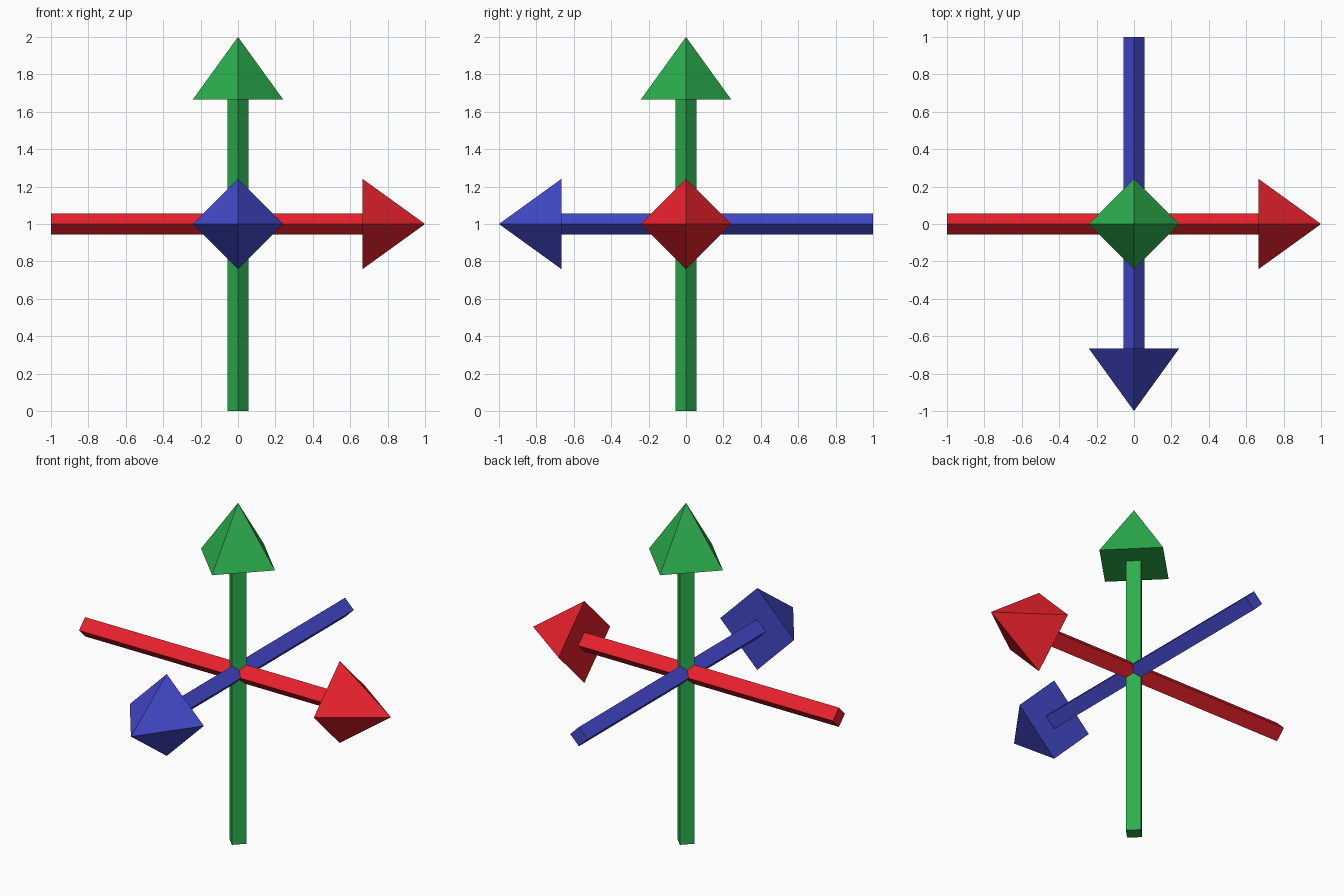
import bpy, bmesh
from mathutils import Matrix, Vector

if "Cube" in bpy.data.objects:
    bpy.data.objects.remove(bpy.data.objects["Cube"])

SHAFT_R, HEAD_R, HEAD_BASE = 0.057, 0.242, 0.665


def material(name, rgb):
    mat = bpy.data.materials.new(name)
    mat.diffuse_color = (*rgb, 1)
    mat.use_nodes = True
    mat.node_tree.nodes["Principled BSDF"].inputs["Base Color"].default_value = mat.diffuse_color
    return mat


def spike(name, mat, direction, r1, r2, start, end):
    """Four-sided prism or pyramid along a direction, corners on the axes."""
    bm = bmesh.new()
    bmesh.ops.create_cone(bm, cap_ends=True, segments=4, radius1=r1, radius2=r2,
                          depth=end - start,
                          matrix=Matrix.Translation((0, 0, (start + end) / 2)))
    bmesh.ops.remove_doubles(bm, verts=bm.verts, dist=1e-5)
    turn = Vector((0, 0, 1)).rotation_difference(Vector(direction)).to_matrix().to_4x4()
    bm.transform(Matrix.Translation((0, 0, 1)) @ turn)
    mesh = bpy.data.meshes.new(name)
    bm.to_mesh(mesh)
    bm.free()
    mesh.materials.append(mat)
    bpy.context.collection.objects.link(bpy.data.objects.new(name, mesh))


# Three crossing arrows: right, front and up
arrows = [
    ("right", "red", (0.80, 0.015, 0.025), (1, 0, 0)),
    ("front", "blue", (0.055, 0.065, 0.58), (0, -1, 0)),
    ("up", "green", (0.025, 0.43, 0.075), (0, 0, 1)),
]
for side, colour, rgb, direction in arrows:
    mat = material(colour, rgb)
    spike(side + "_arrow_shaft", mat, direction, SHAFT_R, SHAFT_R, -1, HEAD_BASE)
    spike(side + "_arrow_head", mat, direction, HEAD_R, 0, HEAD_BASE, 1)
